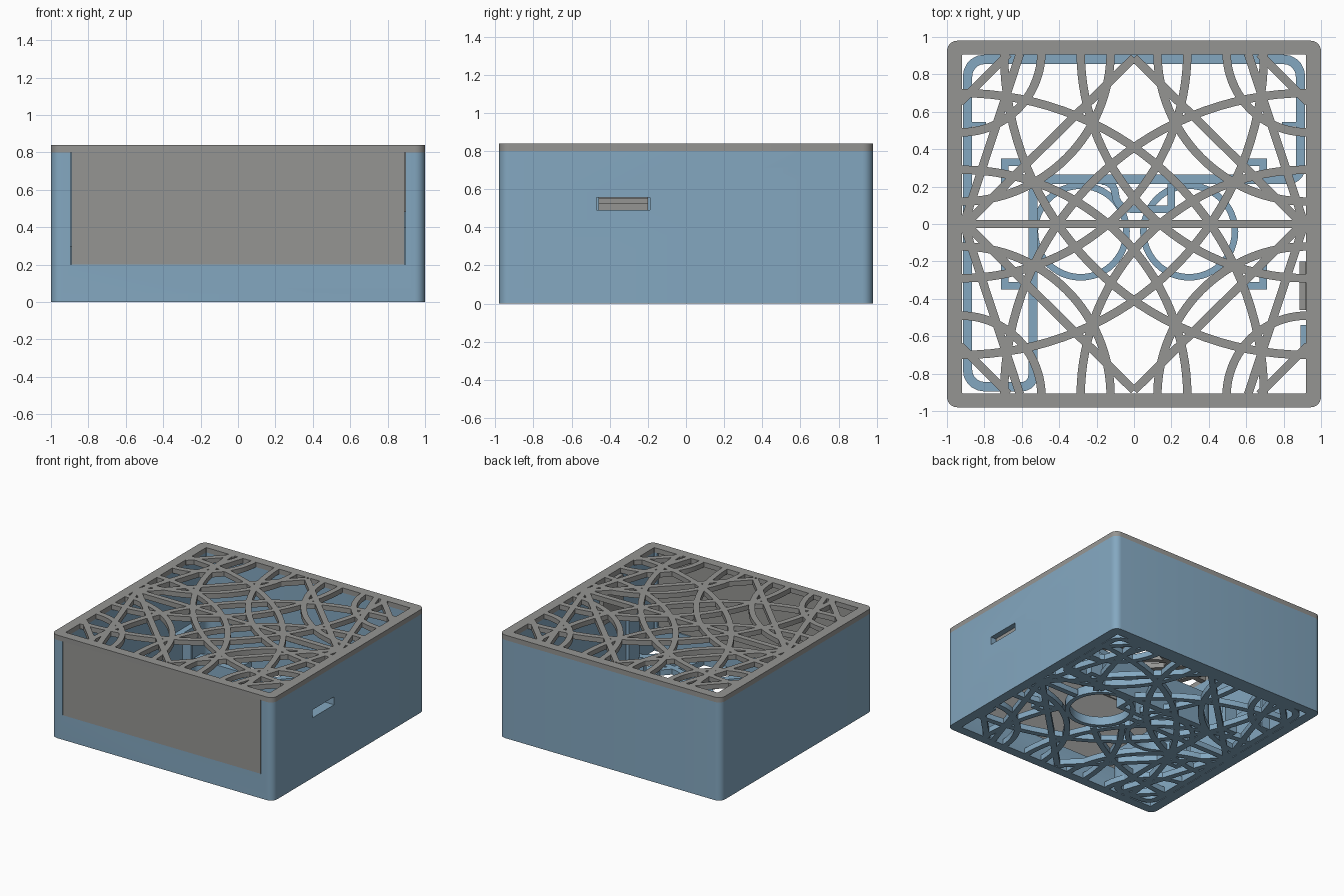
import bpy, bmesh, math
from mathutils import Vector

if "Cube" in bpy.data.objects:
    bpy.data.objects.remove(bpy.data.objects["Cube"])


def material(name, rgb):
    m = bpy.data.materials.new(name)
    m.diffuse_color = (*rgb, 1)
    m.use_nodes = True
    m.node_tree.nodes["Principled BSDF"].inputs["Base Color"].default_value = m.diffuse_color
    return m


BLUE = material("steel blue", (0.23, 0.39, 0.53))
GREY = material("warm grey", (0.30, 0.30, 0.29))


def finish(name, bm, mat):
    bmesh.ops.recalc_face_normals(bm, faces=bm.faces)
    me = bpy.data.meshes.new(name)
    bm.to_mesh(me)
    bm.free()
    ob = bpy.data.objects.new(name, me)
    bpy.context.collection.objects.link(ob)
    if mat:
        me.materials.append(mat)
    return ob


def box(name, x, y, z, mat):
    bm = bmesh.new()
    bmesh.ops.create_cube(bm, size=1)
    for v in bm.verts:
        v.co = [(a[0] + a[1]) / 2 + c * (a[1] - a[0]) for a, c in zip((x, y, z), v.co)]
    return finish(name, bm, mat)


def prism_ring(bm, outer, inner, z0, z1):
    """Closed ring between two outlines with equal point counts."""
    loops = [[bm.verts.new((p[0], p[1], z)) for p in o]
             for o, z in ((outer, z0), (outer, z1), (inner, z1), (inner, z0))]
    n = len(outer)
    for k in range(4):
        a, b = loops[k], loops[(k + 1) % 4]
        for i in range(n):
            j = (i + 1) % n
            bm.faces.new((a[i], a[j], b[j], b[i]))


def strip(bm, pts, w, z0, z1, closed=False):
    """Upright bar of width w that follows a path."""
    pts = [Vector(p) for p in pts]
    n = len(pts)
    left, right = [], []
    for i, p in enumerate(pts):
        a = pts[i - 1] if (closed or i) else p
        b = pts[(i + 1) % n] if (closed or i < n - 1) else p
        d1 = (p - a).normalized() if a != p else (b - p).normalized()
        d2 = (b - p).normalized() if b != p else d1
        t = (d1 + d2).normalized()
        nrm = Vector((-t.y, t.x)) * (w / 2 / max(0.4, t.dot(d1)))
        left.append(p + nrm)
        right.append(p - nrm)
    if closed:
        prism_ring(bm, left, right, z0, z1)
        return
    rows = [[bm.verts.new((q.x, q.y, z)) for q, z in
             ((l, z0), (l, z1), (r, z1), (r, z0))] for l, r in zip(left, right)]
    for a, b in zip(rows, rows[1:]):
        for k in range(4):
            bm.faces.new((a[k], a[(k + 1) % 4], b[(k + 1) % 4], b[k]))
    bm.faces.new(rows[0])
    bm.faces.new(rows[-1])


def arc(cx, cy, r, a0, a1, n):
    return [(cx + r * math.cos(math.radians(a0 + (a1 - a0) * i / n)),
             cy + r * math.sin(math.radians(a0 + (a1 - a0) * i / n))) for i in range(n + 1)]


def round_rect(x0, x1, y0, y1, r):
    out = []
    for cx, cy, a in ((x1 - r, y1 - r, 0), (x0 + r, y1 - r, 90),
                      (x0 + r, y0 + r, 180), (x1 - r, y0 + r, 270)):
        out += arc(cx, cy, r, a, a + 90, 6)
    return out


def line(a, b, n=40):
    return [(a[0] + (b[0] - a[0]) * i / n, a[1] + (b[1] - a[1]) * i / n) for i in range(n + 1)]


OUTER = round_rect(-1, 1, -0.98, 0.98, 0.055)
INNER = round_rect(-0.92, 0.92, -0.905, 0.905, 0.004)
VENT = (0.295, -0.04, 0.25)


def lattice_paths():
    paths = [line((-0.94, 0), (0.94, 0))]
    for sx in (-1, 1):
        for sy in (-1, 1):
            # concentric quarter arcs around each corner
            for r in (0.43, 0.80, 1.21, 1.62):
                q = arc(0, 0, r, 0, 90, 32)
                paths.append([(sx * (0.925 - x), sy * (0.92 - y)) for x, y in q])
            # diamond, corner braces and side fans
            paths.append(line((0, sy * 0.89), (sx * 0.90, 0)))
            paths.append(line((sx * 0.67, sy * 0.91), (sx * 0.93, sy * 0.65)))
            paths.append(line((sx * 0.91, 0), (sx * 0.61, sy * 0.91)))
    return paths


def grille(name, z0, z1, mat, hole=None):
    bm = bmesh.new()
    prism_ring(bm, OUTER, INNER, z0, z1)
    for path in lattice_paths():
        run = []
        for p in path + [None]:
            keep = p and not (hole and math.hypot(p[0] - hole[0], p[1] - hole[1]) < hole[2])
            if keep:
                run.append(p)
            else:
                if len(run) > 1:
                    strip(bm, run, 0.045, z0, z1)
                run = []
    return finish(name, bm, mat)


# Pierced lid and floor
grille("lid_grille", 0.80, 0.84, GREY)
grille("floor_grille", 0.0, 0.045, BLUE, VENT)

# Box walls with a front opening and a side slot
bm = bmesh.new()
prism_ring(bm, OUTER, INNER, 0.0, 0.80)
walls = finish("box_walls", bm, BLUE)
for nm, x, y, z in (("front_cutter", (-0.895, 0.895), (-1.2, -0.85), (0.2, 1.0)),
                    ("slot_cutter", (0.85, 1.2), (-0.47, -0.19), (0.49, 0.555))):
    c = box(nm, x, y, z, None)
    c.hide_render = True
    c.hide_viewport = True
    m = walls.modifiers.new(nm, 'BOOLEAN')
    m.operation = 'DIFFERENCE'
    m.solver = 'EXACT'
    m.object = c

# Front panel and snap tab hanging from the lid
box("front_panel", (-0.89, 0.89), (-0.98, -0.915), (0.2, 0.80), GREY)
box("snap_tab", (0.885, 0.918), (-0.46, -0.2), (0.48, 0.80), GREY)
box("snap_ridge", (0.91, 0.96), (-0.46, -0.2), (0.525, 0.55), GREY)

# L-shaped inner compartment wall
bm = bmesh.new()
path = (arc(-0.80, 0.79, 0.09, 180, 90, 5) + arc(0.80, 0.79, 0.09, 90, 0, 5)
        + arc(0.83, 0.30, 0.06, 0, -90, 5) + arc(-0.46, 0.16, 0.08, 90, 180, 5)
        + arc(-0.60, -0.81, 0.06, 0, -90, 5) + arc(-0.80, -0.78, 0.09, -90, -180, 5))
strip(bm, path, 0.05, 0.0, 0.30, True)
finish("compartment_wall", bm, BLUE)

# Round vent rims
for nm, cx in (("left_vent_rim", -0.285), ("right_vent_rim", VENT[0])):
    bm = bmesh.new()
    strip(bm, arc(cx, VENT[1], 0.245, 0, 360, 48)[:-1], 0.035, 0.0, 0.07, True)
    finish(nm, bm, BLUE)

# Small cable catch behind the rims
bm = bmesh.new()
strip(bm, arc(-0.17, 0.16, 0.07, 90, 0, 5) + arc(-0.02, 0.16, 0.08, 180, 270, 5)
      + [(0.20, 0.08), (0.20, 0.22)], 0.04, 0.0, 0.20)
finish("cable_catch", bm, BLUE)

# Corner brackets for the board, and small wall ribs
for sx in (-1, 1):
    for sy in (-1, 1):
        bm = bmesh.new()
        strip(bm, [(sx * 0.60, sy * 0.33), (sx * 0.69, sy * 0.33), (sx * 0.69, sy * 0.19)],
              0.04, 0.0, 0.20)
        finish("board_bracket", bm, BLUE)
    box("wall_rib", sorted((sx * 0.79, sx * 0.87)), (0.52, 0.545), (0.0, 0.30), BLUE)
box("side_rib", (0.89, 0.925), (-0.67, -0.54), (0.0, 0.40), BLUE)

# Smooth the rounded corners and arcs, keep edges sharp
for ob in bpy.data.objects:
    if not ob.hide_render:
        bpy.ops.object.select_all(action='DESELECT')
        ob.select_set(True)
        bpy.context.view_layer.objects.active = ob
        bpy.ops.object.shade_smooth_by_angle()
